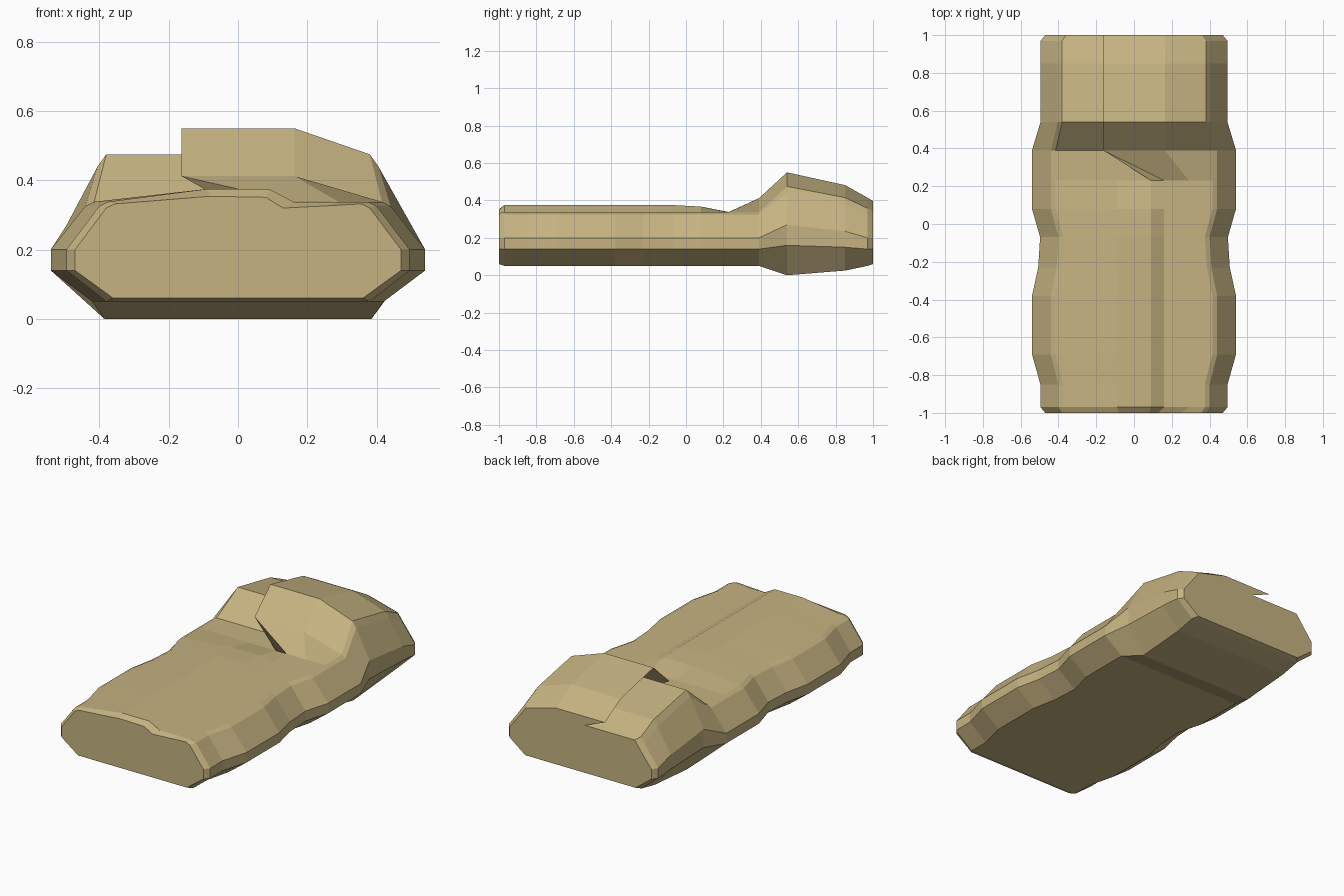
import bpy, bmesh

mat = bpy.data.materials.new("tan_canvas")
mat.diffuse_color = (0.56, 0.45, 0.22, 1)


def ring(y, w, s, zb, z1, z2, zs, top):
    """Closed cross-section: flat bottom, bulging sides, folded top."""
    drop = 0.012 if y < 0.5 else 0.035
    right = [(s, zb), (w, z1), (w, z2), (s + 0.02, zs - drop), (s - 0.005, zs)]
    left = [(-x, z) for x, z in right]
    return [(x, y, z) for x, z in right + top[::-1] + left[::-1]]


def body_top(zs, peak):
    # left cover laps over the right one with a small step
    return [(-0.09, peak), (0.09, peak), (0.16, zs), (0.29, zs)]


def hood_top(zs, peak):
    # right flap overhangs the left layer, leaving a wedge-shaped gap
    return [(-0.163, zs), (-0.03, zs), (-0.163, peak), (0.163, peak)]


# Bag body stations: y, half width, shoulder x
body = [(-0.97, 0.495, 0.38), (-0.85, 0.495, 0.38), (-0.69, 0.54, 0.42),
        (-0.38, 0.54, 0.42), (-0.23, 0.507, 0.39), (-0.07, 0.497, 0.38)]
rings = [ring(-1, 0.47, 0.36, 0.06, 0.14, 0.20, 0.332,
              [(-0.08, 0.354), (0.08, 0.351), (0.13, 0.32), (0.25, 0.326)])]
for y, w, s in body:
    rings.append(ring(y, w, s, 0.05, 0.14, 0.20, 0.338, body_top(0.338, 0.375)))
rings.append(ring(0.08, 0.54, 0.42, 0.05, 0.14, 0.20, 0.338, body_top(0.338, 0.367)))

# Flat neck where the overlap changes sides
rings.append(ring(0.23, 0.54, 0.42, 0.05, 0.14, 0.20, 0.338,
                  [(-0.09, 0.338), (0.09, 0.337), (0.16, 0.339), (0.29, 0.338)]))

# Padded head end: y, half width, shoulder x, bottom, side low, side high, shoulder z, peak
hood = [(0.39, 0.54, 0.42, 0.05, 0.14, 0.20, 0.338, 0.412),
        (0.54, 0.495, 0.385, 0.0, 0.16, 0.27, 0.475, 0.55),
        (0.85, 0.495, 0.385, 0.025, 0.15, 0.235, 0.415, 0.482),
        (0.97, 0.495, 0.385, 0.05, 0.14, 0.20, 0.358, 0.415),
        (1.0, 0.47, 0.365, 0.06, 0.14, 0.20, 0.345, 0.397)]
for y, w, s, zb, z1, z2, zs, pk in hood:
    rings.append(ring(y, w, s, zb, z1, z2, zs, hood_top(zs, pk)))

# Loft the sections into one closed shell
bm = bmesh.new()
loops = [[bm.verts.new(p) for p in r] for r in rings]
n = len(loops[0])
for a, b in zip(loops, loops[1:]):
    for i in range(n):
        j = (i + 1) % n
        bm.faces.new((a[i], a[j], b[j], b[i]))
bm.faces.new(loops[0][::-1])
bm.faces.new(loops[-1])
bmesh.ops.recalc_face_normals(bm, faces=bm.faces)
mesh = bpy.data.meshes.new("sleeping_bag")
bm.to_mesh(mesh)
bm.free()
mesh.materials.append(mat)
bag = bpy.data.objects.new("sleeping_bag", mesh)
bpy.context.collection.objects.link(bag)
